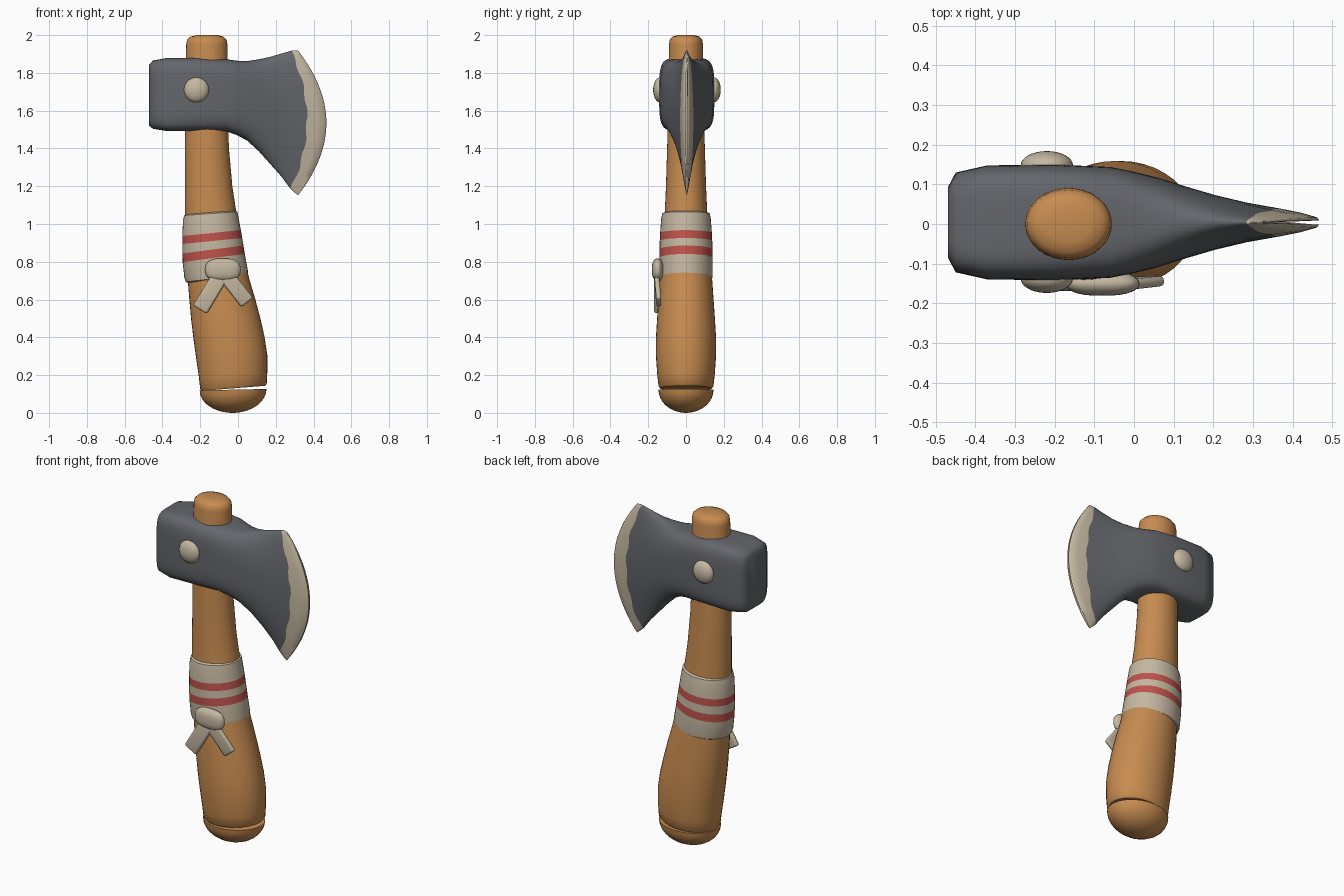
import bpy, bmesh
from math import sin, cos, pi, radians
from mathutils import Matrix, Vector

if "Cube" in bpy.data.objects:
    bpy.data.objects.remove(bpy.data.objects["Cube"])


def material(name, rgb):
    m = bpy.data.materials.new(name)
    m.use_nodes = True
    m.diffuse_color = (*rgb, 1)
    m.node_tree.nodes["Principled BSDF"].inputs["Base Color"].default_value = (*rgb, 1)
    return m


wood = material("warm wood", (0.57, 0.26, 0.08))
steel = material("dark steel", (0.125, 0.133, 0.147))
cream = material("cream", (0.56, 0.48, 0.36))
red = material("faded red", (0.52, 0.085, 0.07))


def finish(name, bm, mats, angle=40):
    bmesh.ops.recalc_face_normals(bm, faces=bm.faces)
    mesh = bpy.data.meshes.new(name)
    bm.to_mesh(mesh)
    bm.free()
    for m in mats:
        mesh.materials.append(m)
    ob = bpy.data.objects.new(name, mesh)
    bpy.context.collection.objects.link(ob)
    bpy.ops.object.select_all(action='DESELECT')
    ob.select_set(True)
    bpy.context.view_layer.objects.active = ob
    bpy.ops.object.shade_smooth_by_angle(angle=radians(angle))
    return ob


def loft(name, rings, mats, band_mats=None, angle=40):
    """Skin a list of closed rings and cap both ends."""
    bm = bmesh.new()
    rows = [[bm.verts.new(p) for p in ring] for ring in rings]
    n = len(rows[0])
    for b, (lo, hi) in enumerate(zip(rows, rows[1:])):
        for i in range(n):
            j = (i + 1) % n
            f = bm.faces.new((lo[i], lo[j], hi[j], hi[i]))
            f.material_index = band_mats[b] if band_mats else 0
    bm.faces.new(rows[0])
    cap = bm.faces.new(rows[-1])
    cap.material_index = band_mats[-1] if band_mats else 0
    return finish(name, bm, mats, angle)


def oval(z, left, right, ry, slope=0.0, n=40):
    """Horizontal oval between two x limits, tilted along x."""
    cx, rx = (left + right) / 2, (right - left) / 2
    return [Vector((cx + rx * cos(a), ry * sin(a), z + slope * rx * cos(a)))
            for a in (2 * pi * i / n for i in range(n))]


# Handle: bent, swelling towards the grip
handle = [
    (0.13, -0.192, 0.143, 0.137, 0.08), (0.14, -0.2, 0.152, 0.145, 0.08),
    (0.2, -0.207, 0.155, 0.152, 0.06), (0.3, -0.222, 0.155, 0.159, 0.04),
    (0.4, -0.236, 0.14, 0.159, 0.03), (0.5, -0.248, 0.117, 0.153, 0.03),
    (0.6, -0.257, 0.09, 0.146, 0.04), (0.7, -0.265, 0.06, 0.139, 0.05),
    (0.85, -0.275, 0.025, 0.126, 0.05), (1.05, -0.28, -0.008, 0.113, 0.04),
    (1.2, -0.281, -0.03, 0.106, 0), (1.4, -0.281, -0.048, 0.1, 0),
    (1.6, -0.278, -0.055, 0.094, 0), (1.95, -0.274, -0.056, 0.09, 0),
    (1.975, -0.27, -0.06, 0.086, 0), (1.992, -0.252, -0.078, 0.072, 0),
    (2.0, -0.22, -0.11, 0.045, 0)]
loft("handle", [oval(*r) for r in handle], [wood])

# Rounded end cap below the handle
cap_rings = []
for k in range(9):
    a = (k + 0.4) / 8.4 * pi / 2
    r = sin(a)
    cap_rings.append(oval(0.123 - 0.123 * cos(a), -0.027 - 0.176 * r,
                          -0.027 + 0.178 * r, 0.146 * r, 0.02 * r))
loft("end_cap", cap_rings, [wood])

# Cloth wrap with two stripes
wrap = [
    (0.705, -0.262, 0.04, 0.13, 0.12), (0.713, -0.276, 0.052, 0.139, 0.12),
    (0.735, -0.284, 0.052, 0.141, 0.12), (0.82, -0.293, 0.036, 0.141, 0.13),
    (0.865, -0.294, 0.029, 0.14, 0.13), (0.91, -0.295, 0.022, 0.139, 0.1),
    (0.952, -0.295, 0.015, 0.137, 0.1), (1.03, -0.291, 0.002, 0.131, 0.07),
    (1.055, -0.285, -0.003, 0.126, 0.07), (1.062, -0.272, -0.015, 0.112, 0.07)]
loft("grip_wrap", [oval(*r) for r in wrap], [cream, red],
     [0, 0, 0, 1, 0, 1, 0, 0, 0])


def section(x, bulge, lo, hi, half, power, wave=0.0, n=56):
    """Upright super-ellipse whose middle bulges towards +x."""
    ring = []
    for i in range(n):
        a = 2 * pi * (i + 0.5) / n
        c, s = cos(a), sin(a)
        y = abs(c) ** (2 / power) * (1 if c > 0 else -1)
        t = abs(s) ** (2 / power) * (1 if s > 0 else -1)
        z = (lo + hi) / 2 + t * (hi - lo) / 2
        ring.append(Vector((x + bulge * (1 - t * t) + wave * sin(t * 15),
                            0.004 + half * y, z)))
    return ring


# Axe head: block at the back, flaring into a thin curved blade
head = [
    (-0.47, 0, 1.52, 1.845, 0.088, 5), (-0.45, 0, 1.504, 1.866, 0.126, 5),
    (-0.37, 0, 1.491, 1.88, 0.144, 5), (-0.2, 0, 1.492, 1.88, 0.146, 4.5),
    (-0.06, 0, 1.49, 1.872, 0.14, 4), (0.0, 0, 1.468, 1.864, 0.128, 3.4),
    (0.05, 0.01, 1.44, 1.863, 0.113, 3), (0.11, 0.02, 1.385, 1.872, 0.091, 2.6),
    (0.17, 0.035, 1.318, 1.885, 0.069, 2.3), (0.23, 0.055, 1.25, 1.903, 0.05, 2.1),
    (0.28, 0.085, 1.188, 1.918, 0.035, 2, 0.006), (0.3, 0.12, 1.165, 1.92, 0.025, 2),
    (0.317, 0.145, 1.152, 1.918, 0.013, 2), (0.32, 0.148, 1.155, 1.915, 0.005, 2)]
loft("axe_head", [section(*r) for r in head], [steel, cream],
     [0] * 10 + [1] * 3, 50)

# Round studs on both cheeks
for side, y in (("front", -0.138), ("back", 0.148)):
    bm = bmesh.new()
    bmesh.ops.create_uvsphere(bm, u_segments=32, v_segments=16, radius=1)
    bmesh.ops.transform(bm, verts=bm.verts, matrix=Matrix.Translation((-0.22, y, 1.71))
                        @ Matrix.Diagonal((0.066, 0.036, 0.066, 1)))
    finish(side + "_stud", bm, [cream])


def pad(name, centre, size, turn, lean, bevel):
    """Soft-edged block, turned in the front plane."""
    bm = bmesh.new()
    bmesh.ops.create_cube(bm, size=1)
    bmesh.ops.scale(bm, verts=bm.verts, vec=size)
    bmesh.ops.bevel(bm, geom=bm.edges[:], offset=bevel, segments=4,
                    profile=0.5, affect='EDGES')
    bmesh.ops.transform(bm, verts=bm.verts, matrix=Matrix.Translation(centre)
                        @ Matrix.Rotation(radians(turn), 4, 'Y')
                        @ Matrix.Rotation(radians(lean), 4, 'X'))
    finish(name, bm, [cream], 60)


# Knot and its two hanging tails
bm = bmesh.new()
bmesh.ops.create_uvsphere(bm, u_segments=32, v_segments=16, radius=1)
for v in bm.verts:
    for k in (0, 2):
        v.co[k] = abs(v.co[k]) ** 0.75 * (1 if v.co[k] > 0 else -1)
bmesh.ops.transform(bm, verts=bm.verts, matrix=Matrix.Translation((-0.08, -0.15, 0.758))
                    @ Matrix.Diagonal((0.094, 0.031, 0.06, 1)))
finish("knot", bm, [cream])
pad("right_tail", (-0.15, -0.155, 0.632), (0.085, 0.028, 0.2), 31, 0, 0.012)
pad("left_tail", (-0.006, -0.15, 0.655), (0.08, 0.026, 0.18), -38, 4, 0.012)
